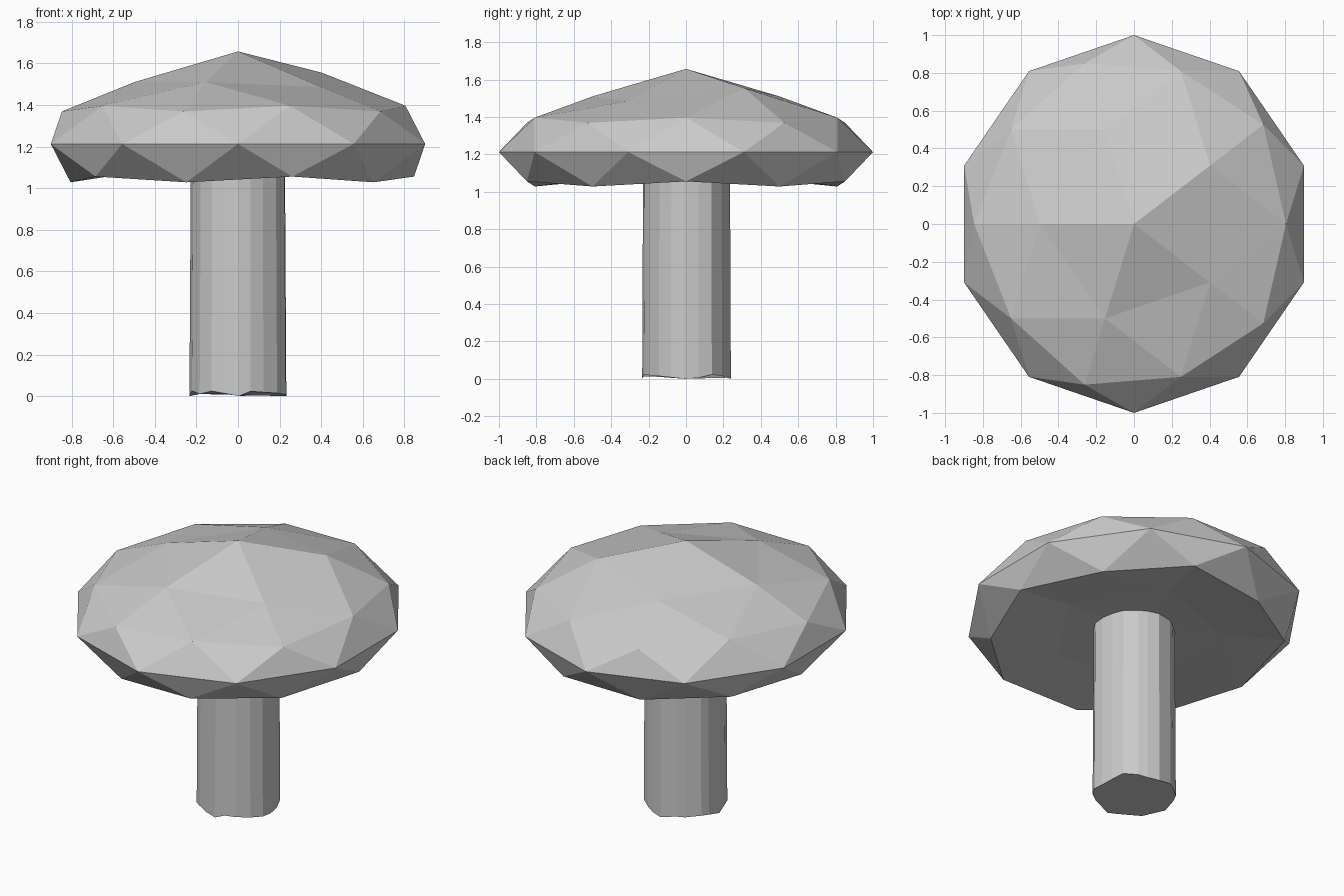
import bpy, bmesh, math, random

if "Cube" in bpy.data.objects:
    bpy.data.objects.remove(bpy.data.objects["Cube"])

random.seed(4)

# Cap: squashed faceted icosphere with a raised peak and hollowed underside
bpy.ops.mesh.primitive_ico_sphere_add(subdivisions=2, radius=1)
cap = bpy.context.object
cap.name = "mushroom_cap"
for v in cap.data.vertices:
    x, y, z = -v.co.x, -v.co.y, v.co.z
    h = 1.212 + 0.35 * z
    if z > 0.95:                      # peak
        h = 1.657
    elif z > 0.8 and x > 0 and y > 0.3:   # dented shoulders
        h = 1.555
    elif z > 0.8 and x > 0 and y < -0.3:
        h = 1.485
    elif z < -0.95:                   # hollow under the cap
        h = 1.12
    elif z < -0.8:
        h = 1.09
    v.co = (x * 0.946, y, h)

# Stem: slightly uneven tube with a ragged base, its top hidden in the cap
SIDES = 20
bm = bmesh.new()
base, top = [], []
for i in range(SIDES):
    a = math.tau * (i + random.uniform(-0.25, 0.25)) / SIDES
    r = 0.235 + random.uniform(-0.006, 0.006)
    c, s = math.cos(a), math.sin(a)
    low = 0.0 if i % 5 == 0 else random.uniform(0.003, 0.028)
    base.append(bm.verts.new((c * r * 1.01, s * r, low)))
    top.append(bm.verts.new((c * r * 0.98, s * r * 0.98, 1.16)))
for i in range(SIDES):
    j = (i + 1) % SIDES
    bm.faces.new((base[i], base[j], top[j], top[i]))
bm.faces.new(base[::-1])
bm.faces.new(top)
mesh = bpy.data.meshes.new("mushroom_stem")
bm.to_mesh(mesh)
bm.free()
bpy.context.collection.objects.link(bpy.data.objects.new("mushroom_stem", mesh))
